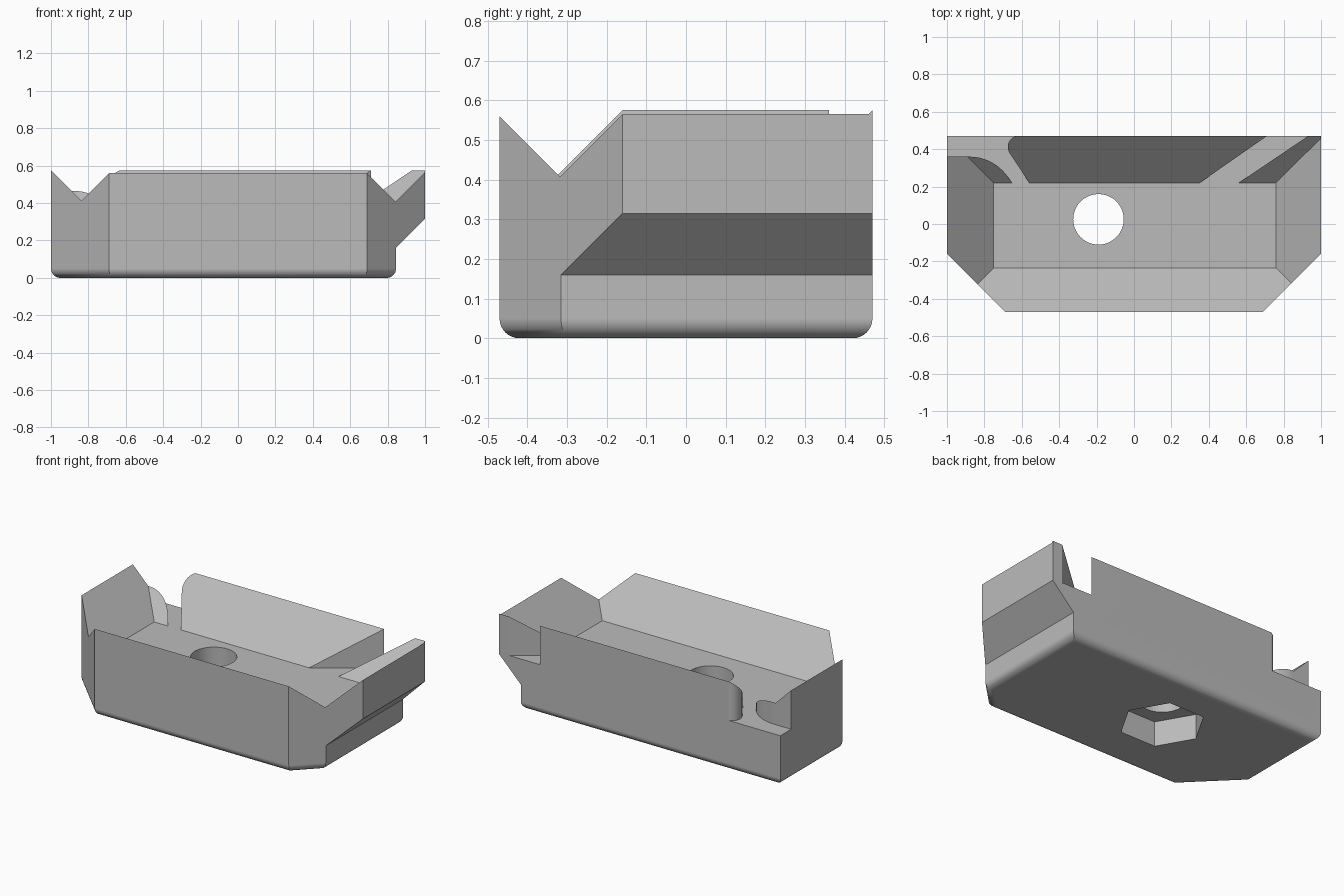
import bpy, bmesh
from math import cos, sin, radians

if "Cube" in bpy.data.objects:
    bpy.data.objects.remove(bpy.data.objects["Cube"])

FLOOR = 0.325   # height of the tray floor
BACK = 0.47     # half depth of the block


def material(name, rgb):
    mat = bpy.data.materials.new(name)
    mat.use_nodes = True
    mat.diffuse_color = (*rgb, 1)
    mat.node_tree.nodes["Principled BSDF"].inputs["Base Color"].default_value = (*rgb, 1)
    return mat


def arc(cx, cy, r, start, end, steps=10):
    angles = [radians(start + (end - start) * i / steps) for i in range(steps + 1)]
    return [(cx + r * cos(a), cy + r * sin(a)) for a in angles]


def loft(name, sections, bottom_round=0):
    """Solid through (outline, height) sections, optionally rounded below."""
    bm = bmesh.new()
    rings = [[bm.verts.new((x, y, z)) for x, y in outline] for outline, z in sections]
    n = len(rings[0])
    for low, high in zip(rings, rings[1:]):
        for i in range(n):
            j = (i + 1) % n
            bm.faces.new((low[i], low[j], high[j], high[i]))
    base = bm.faces.new(rings[0][::-1])
    bm.faces.new(rings[-1])
    bmesh.ops.recalc_face_normals(bm, faces=bm.faces)
    if bottom_round:
        bmesh.ops.bevel(bm, geom=list(base.edges), offset=bottom_round, segments=8,
                        profile=0.5, affect='EDGES', clamp_overlap=True)
    mesh = bpy.data.meshes.new(name)
    bm.to_mesh(mesh)
    bm.free()
    obj = bpy.data.objects.new(name, mesh)
    bpy.context.collection.objects.link(obj)
    return obj


def prism(name, outline, z0, z1):
    return loft(name, [(outline, z0), (outline, z1)])


def rect(x0, x1, y0, y1, grow=0):
    return [(x0 - grow, y0 - grow), (x1 + grow, y0 - grow),
            (x1 + grow, y1 + grow), (x0 - grow, y1 + grow)]


# Block with clipped front corners and an overhang on its left side
def block_outline(side, corner_y):
    return [(-1, -0.16), (-0.69, -BACK), (0.69, -BACK),
            (side, corner_y), (side, BACK), (-1, BACK)]


foot, full = block_outline(0.845, -0.315), block_outline(1, -0.16)
body = loft("tray_block", [(foot, 0), (foot, 0.16), (full, 0.315), (full, 0.6)], 0.05)

# Sloped tray
tray = (-0.75, 0.76, -0.235, 0.22)
cutters = [loft("tray_cutter", [(rect(*tray), FLOOR), (rect(*tray, 0.3), FLOOR + 0.3)])]

# Straight slanted slot through the back wall
cutters.append(prism("slot_cutter", [(0.28, 0.17), (0.486, 0.17), (1.004, 0.52), (0.782, 0.52)],
                     FLOOR, 0.7))

# Curved channel out through the back corner
channel = ([(-0.527, 0.17)] + arc(-0.615, 0.412, 0.06, 214, 90)
           + [(-0.615, 0.6), (-1.1, 0.6), (-1.1, 0.36)]
           + arc(-0.88, 0.11, 0.25, 90, 34) + [(-0.62, 0.17)])
cutters.append(prism("channel_cutter", channel, FLOOR, 0.7))

# Round bolt hole with a hexagonal nut recess below
cutters.append(prism("hole_cutter", arc(-0.19, 0.025, 0.135, 0, 360, 48)[:-1], -0.1, 0.7))
cutters.append(prism("nut_cutter", arc(-0.19, 0.025, 0.25, 0, 360, 6)[:-1], -0.1, 0.16))

for cutter in cutters:
    mod = body.modifiers.new(cutter.name, 'BOOLEAN')
    mod.operation, mod.solver, mod.object = 'DIFFERENCE', 'EXACT', cutter

# Bake the cuts, then drop the cutters
bpy.context.view_layer.update()
baked = bpy.data.meshes.new_from_object(body.evaluated_get(bpy.context.evaluated_depsgraph_get()))
body.modifiers.clear()
body.data = baked
for cutter in cutters:
    bpy.data.objects.remove(cutter)

# Merge coplanar faces left by the cuts
bm = bmesh.new()
bm.from_mesh(baked)
bmesh.ops.remove_doubles(bm, verts=bm.verts, dist=0.0001)
bmesh.ops.dissolve_limit(bm, angle_limit=radians(0.5), verts=bm.verts, edges=bm.edges)
bm.to_mesh(baked)
bm.free()

baked.materials.clear()
baked.materials.append(material("plain grey", (0.5, 0.5, 0.5)))

bpy.ops.object.select_all(action='DESELECT')
body.select_set(True)
bpy.context.view_layer.objects.active = body
bpy.ops.object.shade_smooth_by_angle(angle=radians(30))
weighted = body.modifiers.new("even_shading", 'WEIGHTED_NORMAL')
weighted.keep_sharp = True
